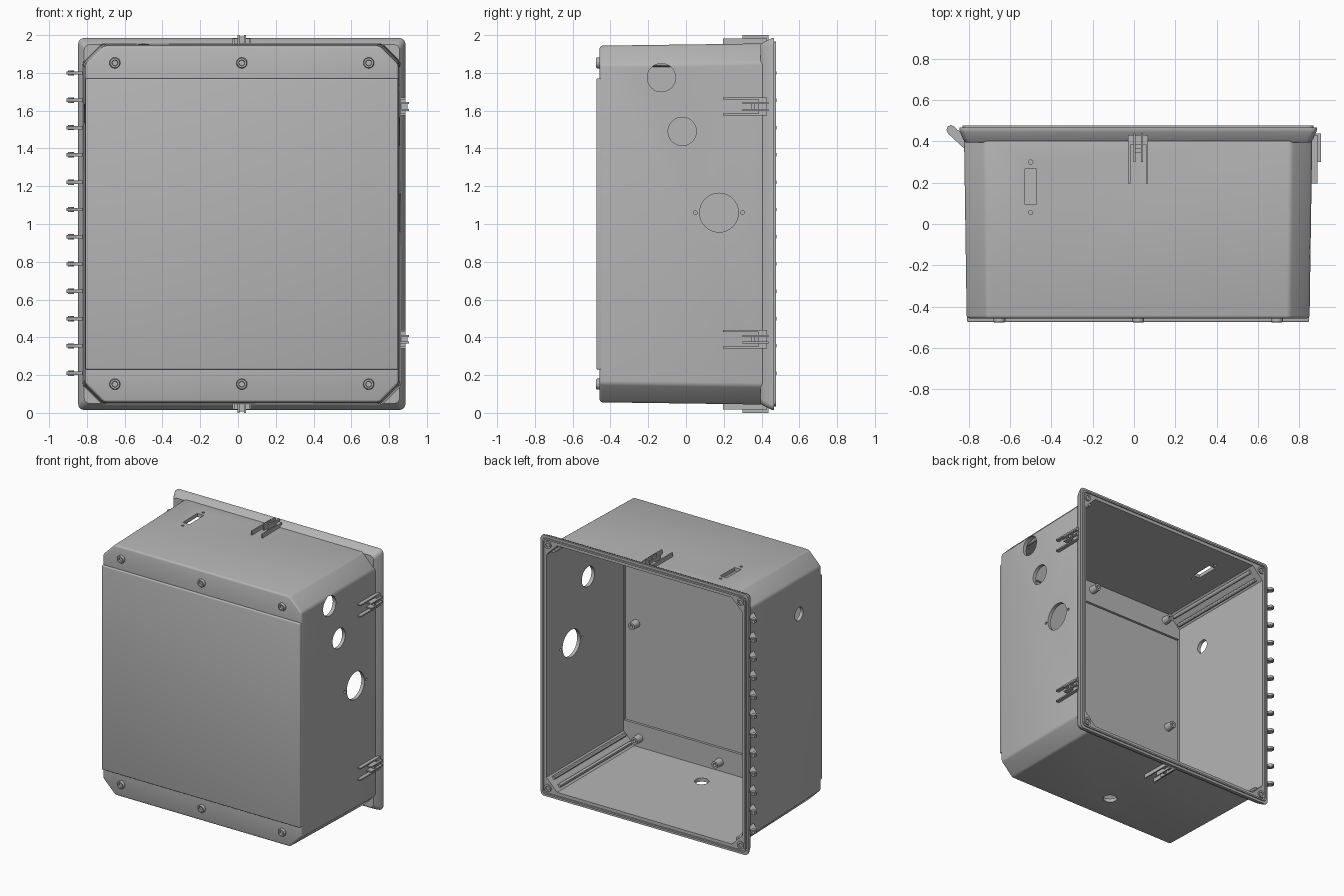
import bpy, bmesh, math
from mathutils import Vector, Matrix

old = bpy.data.objects.get("Cube")
if old:
    bpy.data.objects.remove(old, do_unlink=True)

grey = bpy.data.materials.new("light_grey")
grey.use_nodes = True
grey.diffuse_color = (0.46, 0.46, 0.46, 1)
grey.node_tree.nodes["Principled BSDF"].inputs["Base Color"].default_value = (0.46, 0.46, 0.46, 1)

CENTRE = Vector((0.02, 0, 1))   # middle of the box; parts are built around it
made = []


def rrect(y, hx, hz, r, n=1):
    """Rectangle ring in the xz plane; n=1 chamfers the corners, more rounds them."""
    pts = []
    for k, (sx, sz) in enumerate(((1, 1), (-1, 1), (-1, -1), (1, -1))):
        for i in range(n + 1):
            a = math.pi / 2 * (k + i / n)
            pts.append((sx * (hx - r) + r * math.cos(a), y, sz * (hz - r) + r * math.sin(a)))
    return pts


def circle(y, r, cx, cz, n=20):
    return [(cx + r * math.cos(2 * math.pi * i / n), y, cz + r * math.sin(2 * math.pi * i / n))
            for i in range(n)]


def loft(bm, rings, caps=True):
    rows = [[bm.verts.new(p) for p in ring] for ring in rings]
    for a, b in zip(rows, rows[1:]):
        for i in range(len(a)):
            j = (i + 1) % len(a)
            bm.faces.new((a[i], a[j], b[j], b[i]))
    if caps:
        bm.faces.new(rows[0])
        bm.faces.new(rows[-1])


def box(bm, lo, hi, mat=Matrix()):
    lo, hi = Vector(lo), Vector(hi)
    bmesh.ops.create_cube(bm, size=1, matrix=mat @ Matrix.Translation((lo + hi) / 2)
                          @ Matrix.Diagonal((hi - lo).to_4d()))


def rod(bm, a, b, r, n=24):
    a, b = Vector(a), Vector(b)
    turn = (b - a).to_track_quat('Z', 'Y').to_matrix().to_4x4()
    bmesh.ops.create_cone(bm, cap_ends=True, segments=n, radius1=r, radius2=r,
                          depth=(b - a).length, matrix=Matrix.Translation((a + b) / 2) @ turn)


def finish(name, bm, shift=True, keep=True):
    bmesh.ops.recalc_face_normals(bm, faces=bm.faces)
    if shift:
        bmesh.ops.translate(bm, verts=bm.verts, vec=CENTRE)
    me = bpy.data.meshes.new(name)
    bm.to_mesh(me)
    bm.free()
    me.materials.append(grey)
    ob = bpy.data.objects.new(name, me)
    bpy.context.collection.objects.link(ob)
    if keep:
        made.append(ob)
    return ob


def apply_mods(ob):
    bpy.context.view_layer.update()
    me = bpy.data.meshes.new_from_object(ob.evaluated_get(bpy.context.evaluated_depsgraph_get()))
    ob.modifiers.clear()
    ob.data = me


def bevel(ob, width):
    m = ob.modifiers.new("bevel", 'BEVEL')
    m.width, m.segments = width, 3
    apply_mods(ob)


def boolean(ob, tool, op='DIFFERENCE'):
    m = ob.modifiers.new("bool", 'BOOLEAN')
    m.operation, m.object, m.solver = op, tool, 'EXACT'
    apply_mods(ob)


# Enclosure shell: tapered chamfered box plus the raised front panel
bm = bmesh.new()
loft(bm, [rrect(-0.457, 0.83, 0.944, 0.1), rrect(0.43, 0.843, 0.956, 0.1)])
bmesh.ops.recalc_face_normals(bm, faces=bm.faces)
shell = finish("enclosure_shell", bm)
bevel(shell, 0.014)
bm = bmesh.new()
box(bm, (-0.828, -0.475, -0.77), (0.828, -0.41, 0.77))
panel = finish("panel_tool", bm, keep=False)
bevel(panel, 0.007)
boolean(shell, panel, 'UNION')

# Flared flange around the open back
bm = bmesh.new()
loft(bm, [rrect(0.395, 0.835, 0.95, 0.03, 5), rrect(0.41, 0.847, 0.962, 0.03, 5),
          rrect(0.445, 0.862, 0.98, 0.03, 5), rrect(0.455, 0.866, 0.984, 0.03, 5),
          rrect(0.467, 0.866, 0.984, 0.03, 5)])
flange = finish("back_flange", bm)

# Hollow inside, shared by shell and flange
bm = bmesh.new()
loft(bm, [rrect(-0.432, 0.803, 0.917, 0.09), rrect(0.55, 0.82, 0.931, 0.09)])
cavity = finish("cavity_tool", bm, keep=False)
bm = bmesh.new()
box(bm, (-0.8, -0.45, -0.745), (0.8, -0.38, 0.745))
recess = finish("recess_tool", bm, keep=False)
boolean(shell, cavity)
boolean(shell, recess)
boolean(flange, cavity)

# Cable holes and the connector slot
bm = bmesh.new()
holes = [((0.86, -0.13, 1.775), 'x', 0.075), ((0.86, -0.02, 1.49), 'x', 0.075),
         ((0.86, 0.175, 1.06), 'x', 0.103), ((0.86, 0.05, 1.06), 'x', 0.01),
         ((0.86, 0.3, 1.06), 'x', 0.01), ((-0.82, -0.185, 1.585), 'x', 0.05),
         ((0.03, -0.23, 0.05), 'z', 0.05), ((-0.5, 0.3, 1.95), 'z', 0.01),
         ((-0.5, 0.055, 1.95), 'z', 0.01)]
for p, axis, r in holes:
    d = Vector((0.08, 0, 0) if axis == 'x' else (0, 0, 0.08))
    rod(bm, Vector(p) - d, Vector(p) + d, r, 32)
box(bm, (-0.527, 0.095, 1.85), (-0.472, 0.267, 2.05))
drill = finish("hole_tool", bm, shift=False, keep=False)
boolean(shell, drill)
for tool in (panel, cavity, recess, drill):
    bpy.data.objects.remove(tool, do_unlink=True)

# Gasket rim on the flange and corner screw sockets
bm = bmesh.new()
loft(bm, [rrect(0.46, 0.85, 0.966, 0.03, 5), rrect(0.476, 0.85, 0.966, 0.03, 5),
          rrect(0.476, 0.838, 0.954, 0.02, 5), rrect(0.46, 0.838, 0.954, 0.02, 5)], caps=False)
finish("gasket_rim", bm)
bm = bmesh.new()
for sx in (-1, 1):
    for sz in (-1, 1):
        x, z = sx * 0.805, sz * 0.917
        loft(bm, [circle(0.46, 0.028, x, z), circle(0.475, 0.028, x, z),
                  circle(0.475, 0.015, x, z), circle(0.46, 0.015, x, z)])
finish("corner_sockets", bm)

# Front screws with inner bosses on the upper and lower strips
bm = bmesh.new()
inner = bmesh.new()
for x in (-0.672, 0, 0.672):
    for z in (-0.848, 0.853):
        loft(bm, [circle(-0.45, 0.029, x, z), circle(-0.47, 0.029, x, z),
                  circle(-0.476, 0.025, x, z), circle(-0.476, 0.016, x, z),
                  circle(-0.462, 0.014, x, z)])
        loft(inner, [circle(-0.44, 0.03, x, z), circle(-0.37, 0.026, x, z),
                     circle(-0.37, 0.012, x, z), circle(-0.4, 0.012, x, z)])
for x in (-0.71, 0.71):
    loft(inner, [circle(-0.455, 0.03, x, 0), circle(-0.39, 0.026, x, 0),
                 circle(-0.39, 0.012, x, 0), circle(-0.41, 0.012, x, 0)])
finish("front_screws", bm)
finish("inner_bosses", inner)

# Twin guide rails along each inner corner
bm = bmesh.new()
for sx in (-1, 1):
    for sz in (-1, 1):
        for t in (-0.024, 0.024):
            rod(bm, (sx * (0.753 + t), -0.41, sz * (0.867 - t)),
                (sx * (0.769 + t), 0.42, sz * (0.88 - t)), 0.014, 12)
finish("corner_rails", bm)

# Row of hinge lugs down one side
bm = bmesh.new()
lug = [(-0.908, 0.455), (-0.902, 0.472), (-0.887, 0.479), (-0.87, 0.473), (-0.855, 0.455),
       (-0.82, 0.44), (-0.815, 0.363), (-0.825, 0.368), (-0.9, 0.437)]
for i in range(12):
    z = 0.21 + i * 0.1445
    loft(bm, [[(x, y, z + h) for x, y in lug] for h in (-0.009, 0.009)])
    rod(bm, (-0.884, 0.456, z - 0.014), (-0.884, 0.456, z + 0.014), 0.016, 14)
finish("hinge_lugs", bm, shift=False)

# Latch mounts: long outer ribs, short tall inner ribs and a cross bar
mounts = [("top_latch", 0, (0, 0, 0), 0.98), ("bottom_latch", 180, (0, 0, 0), 0.98),
          ("upper_side_latch", 90, (0, 0, 0.622), 0.865),
          ("lower_side_latch", 90, (0, 0, -0.61), 0.865)]
for name, angle, offset, edge in mounts:
    bm = bmesh.new()
    m = Matrix.Translation(offset) @ Matrix.Rotation(math.radians(angle), 4, 'Y')
    for s in (-1, 1):
        u = s * 0.043
        box(bm, (u - 0.005, 0.195, edge - 0.045), (u + 0.005, 0.43, edge + 0.003), m)
        u = s * 0.018
        box(bm, (u - 0.005, 0.3, edge - 0.045), (u + 0.005, 0.437, edge + 0.02), m)
    box(bm, (-0.048, 0.385, edge - 0.04), (0.048, 0.43, edge + 0.003), m)
    box(bm, (-0.02, 0.345, edge - 0.04), (0.02, 0.365, edge + 0.012), m)
    finish(name, bm)

# Smooth shading with crisp edges
bpy.ops.object.select_all(action='DESELECT')
for ob in made:
    ob.select_set(True)
bpy.context.view_layer.objects.active = shell
bpy.ops.object.shade_smooth_by_angle(angle=math.radians(30))
